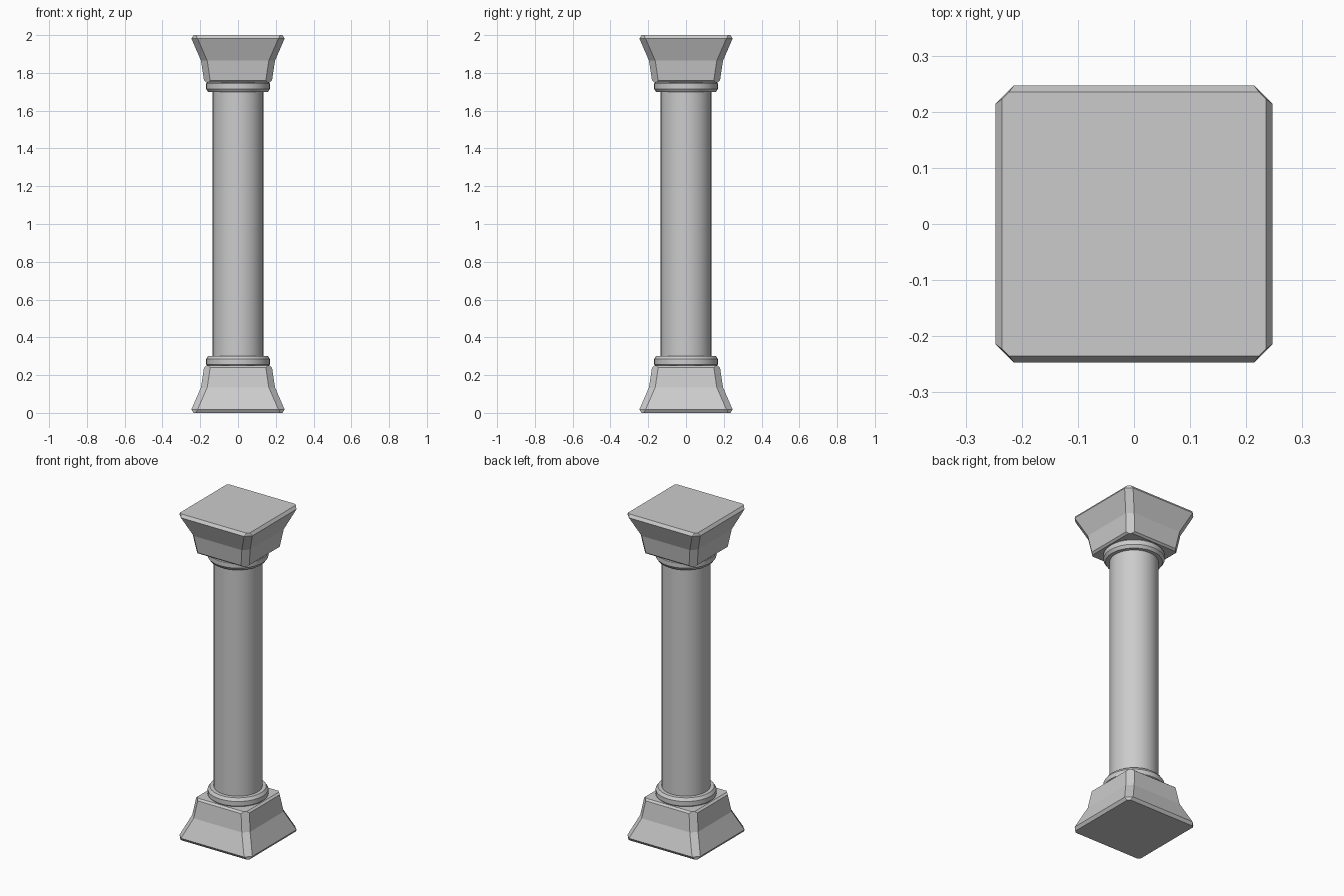
import bpy, bmesh, math

if "Cube" in bpy.data.objects:
    bpy.data.objects.remove(bpy.data.objects["Cube"])


def make_object(name, rings, flip, smooth=False):
    """Loft stacked rings of points and cap both ends; flip turns it over about z = 1."""
    bm = bmesh.new()
    loops = [[bm.verts.new((x, y, 2 - z if flip else z)) for x, y, z in ring] for ring in rings]
    n = len(loops[0])
    for a, b in zip(loops, loops[1:]):
        for i in range(n):
            j = (i + 1) % n
            bm.faces.new((a[i], a[j], b[j], b[i]))
    bm.faces.new(loops[0])
    bm.faces.new(loops[-1])
    bmesh.ops.recalc_face_normals(bm, faces=bm.faces)
    mesh = bpy.data.meshes.new(name)
    bm.to_mesh(mesh)
    bm.free()
    obj = bpy.data.objects.new(name, mesh)
    bpy.context.collection.objects.link(obj)
    if smooth:
        bpy.ops.object.select_all(action='DESELECT')
        obj.select_set(True)
        bpy.context.view_layer.objects.active = obj
        bpy.ops.object.shade_smooth_by_angle(angle=math.radians(30))
    return obj


def cut_square(h, c, z):
    """Square of half width h with corners cut by c."""
    k = h - c
    return [(h, -k, z), (h, k, z), (k, h, z), (-k, h, z),
            (-h, k, z), (-h, -k, z), (-k, -h, z), (k, -h, z)]


def circle(r, z, n=32):
    return [(r * math.cos(2 * math.pi * i / n), r * math.sin(2 * math.pi * i / n), z)
            for i in range(n)]


# Profiles from the ground up: (half width, corner cut, z) and (radius, z)
block = [(0.235, 0.012, 0), (0.247, 0.033, 0.018), (0.196, 0.033, 0.135),
         (0.180, 0.033, 0.24), (0.168, 0.012, 0.25)]
collar = [(0.158, 0.246), (0.169, 0.257), (0.169, 0.285), (0.157, 0.302)]

# Base and capital are the same parts turned over
for flip, label in ((False, "base"), (True, "capital")):
    make_object(label + "_block", [cut_square(*p) for p in block], flip)
    make_object(label + "_collar", [circle(*p) for p in collar], flip, True)

# Round shaft
make_object("shaft", [circle(0.135, 0.29), circle(0.135, 1.71)], False, True)
